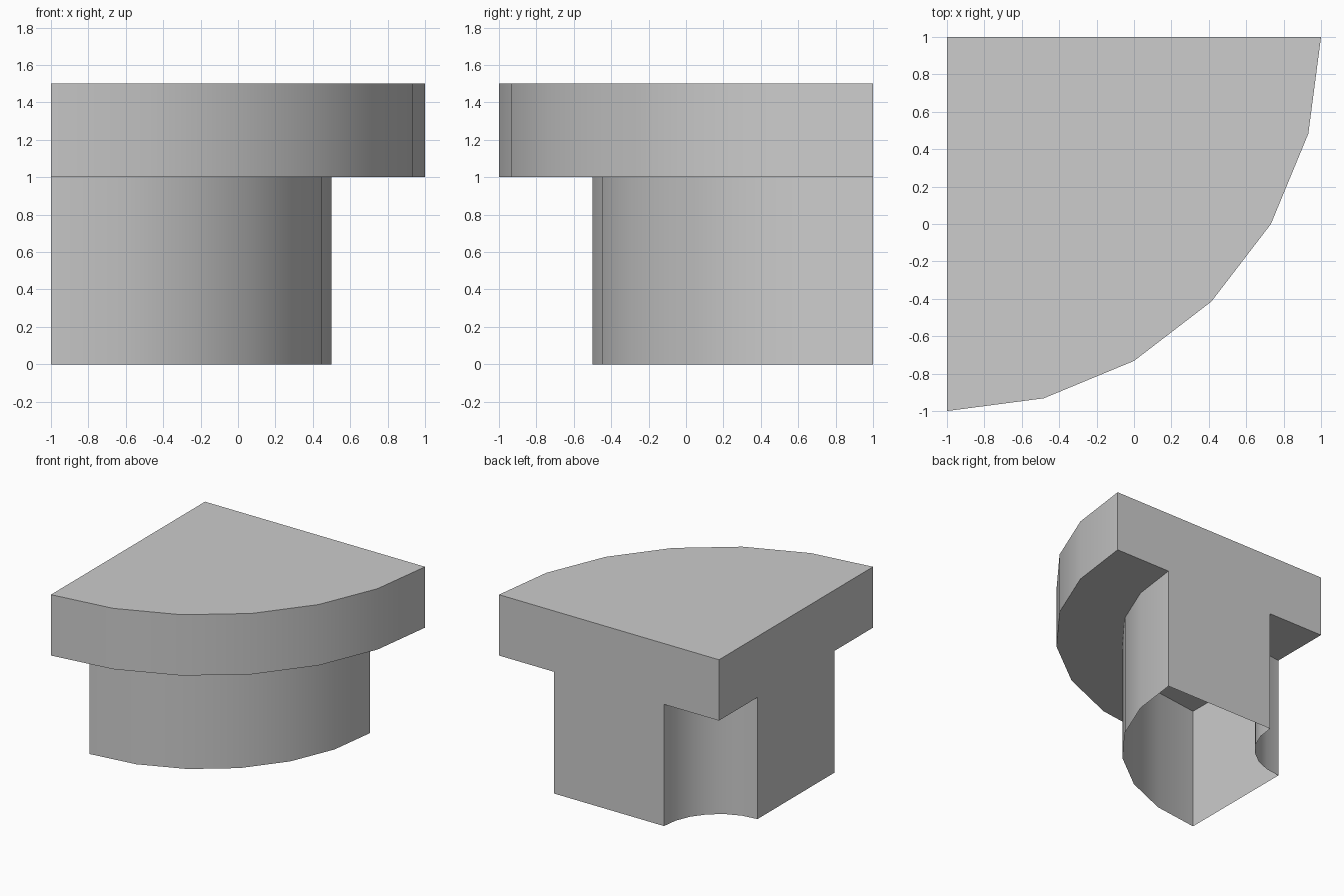
import bpy
import bmesh
from math import sin, cos, radians

cube = bpy.data.objects.get("Cube")
if cube:
    bpy.data.objects.remove(cube, do_unlink=True)

grey = bpy.data.materials.new("light_grey")
grey.use_nodes = True
colour = (0.604, 0.604, 0.604, 1)
grey.diffuse_color = colour
grey.node_tree.nodes["Principled BSDF"].inputs["Base Color"].default_value = colour

STEPS = 6  # facets per quarter turn


def arc(radius):
    """Quarter arc about the back corner, from the side edge to the back edge."""
    angles = [radians(-90 + 90 * i / STEPS) for i in range(STEPS + 1)]
    return [(-1 + radius * cos(a), 1 + radius * sin(a)) for a in angles]


def extrude_outline(name, outline, z0, z1, capped):
    """Raise a counter-clockwise outline into walls, with optional caps."""
    bm = bmesh.new()
    low = [bm.verts.new((x, y, z0)) for x, y in outline]
    high = [bm.verts.new((x, y, z1)) for x, y in outline]
    for i in range(len(outline)):
        j = (i + 1) % len(outline)
        bm.faces.new((low[i], low[j], high[j], high[i]))
    if capped:
        bm.faces.new(high)
        bm.faces.new(low[::-1])
    mesh = bpy.data.meshes.new(name)
    bm.to_mesh(mesh)
    bm.free()
    mesh.materials.append(grey)
    obj = bpy.data.objects.new(name, mesh)
    bpy.context.collection.objects.link(obj)
    bpy.ops.object.select_all(action='DESELECT')
    obj.select_set(True)
    bpy.context.view_layer.objects.active = obj
    bpy.ops.object.shade_smooth_by_angle(angle=radians(30))


# Solid quarter-round slab on top
extrude_outline("top_slab", [(-1, 1)] + arc(2), 1, 1.5, True)

# Hollow curved wall below, open at the bottom, closed above by the slab
extrude_outline("lower_wall", arc(1.5) + arc(0.5)[::-1], 0, 1, False)
